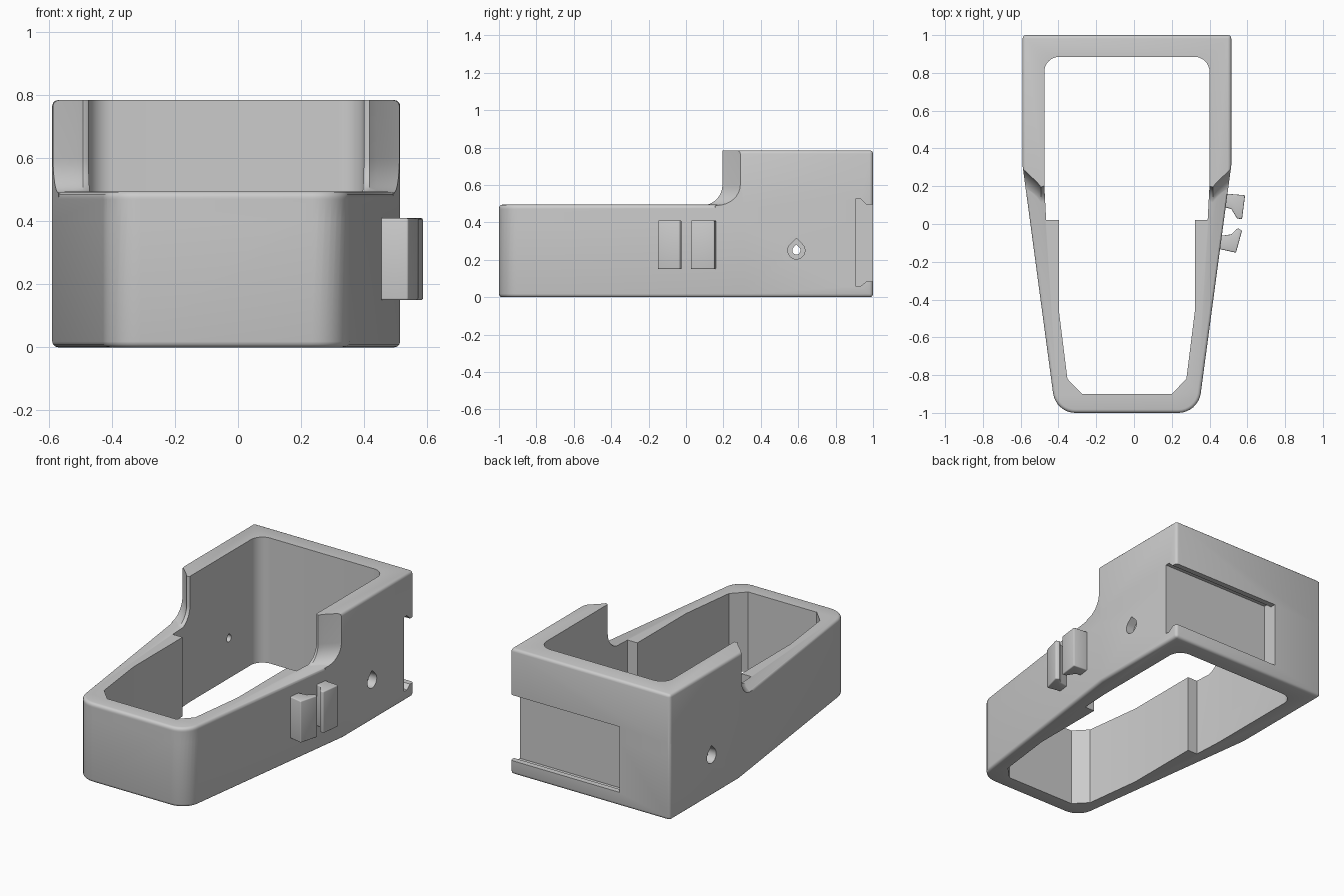
import bpy, bmesh, math
from mathutils import Vector

if "Cube" in bpy.data.objects:
    bpy.data.objects.remove(bpy.data.objects["Cube"])

CX = -0.0375  # symmetry line of the body


def loft(name, loops, bevel=0, keep_bottom=False):
    """Closed solid through equal-length 3D loops, with optional rounded edges."""
    bm = bmesh.new()
    rows = [[bm.verts.new(p) for p in loop] for loop in loops]
    n = len(rows[0])
    for a, b in zip(rows, rows[1:]):
        for i in range(n):
            j = (i + 1) % n
            bm.faces.new((a[i], a[j], b[j], b[i]))
    bm.faces.new(rows[0][::-1])
    bm.faces.new(rows[-1])
    bmesh.ops.recalc_face_normals(bm, faces=bm.faces[:])
    if bevel:
        low = min(v.co.z for v in bm.verts) + 1e-4
        edges = [e for e in bm.edges if e.calc_face_angle(0) > 0.6
                 and not (keep_bottom and all(v.co.z < low for v in e.verts))]
        bmesh.ops.bevel(bm, geom=edges, offset=bevel, segments=3,
                        profile=0.5, affect='EDGES')
    mesh = bpy.data.meshes.new(name)
    bm.to_mesh(mesh)
    bm.free()
    ob = bpy.data.objects.new(name, mesh)
    bpy.context.collection.objects.link(ob)
    return ob


def prism(name, pts, z0, z1, **kw):
    return loft(name, [[(x, y, z) for x, y in pts] for z in (z0, z1)], **kw)


def prism_x(name, pts, x0, x1):
    return loft(name, [[(x, y, z) for y, z in pts] for x in (x0, x1)])


def outline(half, seg=8):
    """Mirror half an outline about CX and round corners that carry a radius."""
    pts = [(CX + x, y, r) for x, y, r in half]
    pts += [(CX - x, y, r) for x, y, r in reversed(half)]
    out = []
    for i, (x, y, r) in enumerate(pts):
        p = Vector((x, y))
        if not r:
            out.append((x, y))
            continue
        a = (Vector(pts[i - 1][:2]) - p).normalized()
        b = (Vector(pts[(i + 1) % len(pts)][:2]) - p).normalized()
        half_ang = a.angle(b) / 2
        c = p + (a + b).normalized() * r / math.sin(half_ang)
        s = p + a * r / math.tan(half_ang) - c
        e = p + b * r / math.tan(half_ang) - c
        sweep = s.angle(e)
        for k in range(seg + 1):
            t = k / seg
            v = (s * math.sin((1 - t) * sweep) + e * math.sin(t * sweep)) / math.sin(sweep)
            out.append(tuple(c + v))
    return out


def boolean(ob, other, op):
    mod = ob.modifiers.new(op, 'BOOLEAN')
    mod.operation, mod.solver, mod.object = op, 'EXACT', other
    bpy.context.view_layer.objects.active = ob
    bpy.ops.object.modifier_apply(modifier=mod.name)
    bpy.data.objects.remove(other)


def smooth(ob):
    bpy.ops.object.select_all(action='DESELECT')
    ob.select_set(True)
    bpy.context.view_layer.objects.active = ob
    bpy.ops.object.shade_smooth_by_angle(angle=math.radians(32))


# Low tapered body and tall rear block
outer = outline([(0.377, -1, 0.12), (0.5525, 0.31, 0), (0.5525, 1, 0)])
body = prism("holder_body", outer, 0, 0.495, bevel=0.018)
rear = prism("rear_block", outer, 0.4, 0.785, bevel=0.018, keep_bottom=True)

# Clear the front of the tall block, leaving slanted ends with a concave foot
front = outline([(2, -2, 0), (2, 1.65, 0), (0.477, 0.222, 0), (0.455, 0.195, 0),
                 (0.44, 0.2, 0), (0.425, 0.215, 0)])
R, ZB = 0.11, 0.491
steps = [(-R - 0.01, 0.47), (-R - 0.005, ZB - 0.002)]
for k in range(9):
    a = k / 8 * math.pi / 2
    steps.append((-R * (1 - math.sin(a)), ZB + R * (1 - math.cos(a))))
steps.append((0, 1))
boolean(rear, loft("front_cutter", [[(x, y + s, z) for x, y in front]
                                    for s, z in steps]), 'DIFFERENCE')
boolean(body, rear, 'UNION')

# Through opening with a step halfway along
inner = outline([(0.237, -0.9, 0), (0.315, -0.82, 0), (0.36, -0.46, 0), (0.36, 0.02, 0),
                 (0.4275, 0.02, 0), (0.4375, 0.21, 0), (0.4375, 0.885, 0.08)])
boolean(body, prism("opening_cutter", inner, -0.5, 1.5), 'DIFFERENCE')

# Undercut slot in the back, open to the right
slot = [(0.905, 0.06), (0.905, 0.525), (0.935, 0.525), (0.965, 0.495),
        (1.1, 0.495), (1.1, 0.085), (0.965, 0.085), (0.935, 0.06)]
boolean(body, prism_x("slot_cutter", slot, -0.24, 0.8), 'DIFFERENCE')


# Teardrop cross hole with wider mouths on both sides
def teardrop(r):
    pts = [(0.59, 0.25 + r * 1.414)]
    for k in range(19):
        a = math.radians(135 + 15 * k)
        pts.append((0.59 + r * math.cos(a), 0.25 + r * math.sin(a)))
    return pts


for r, x0, x1 in ((0.022, -1, 1), (0.046, 0.46, 1), (0.046, -1, -0.535)):
    boolean(body, prism_x("hole_cutter", teardrop(r), x0, x1), 'DIFFERENCE')
smooth(body)

# Pair of small clip hooks on the right side
hooks = {
    "rear_hook": [(0.455, 0.155), (0.495, 0.16), (0.588, 0.152), (0.572, 0.025),
                  (0.545, 0.03), (0.515, 0.08), (0.455, 0.095)],
    "front_hook": [(0.44, -0.13), (0.54, -0.152), (0.572, -0.035), (0.55, -0.022),
                   (0.515, -0.055), (0.44, -0.065)],
}
for name, pts in hooks.items():
    smooth(prism(name, pts, 0.15, 0.41, bevel=0.006))
